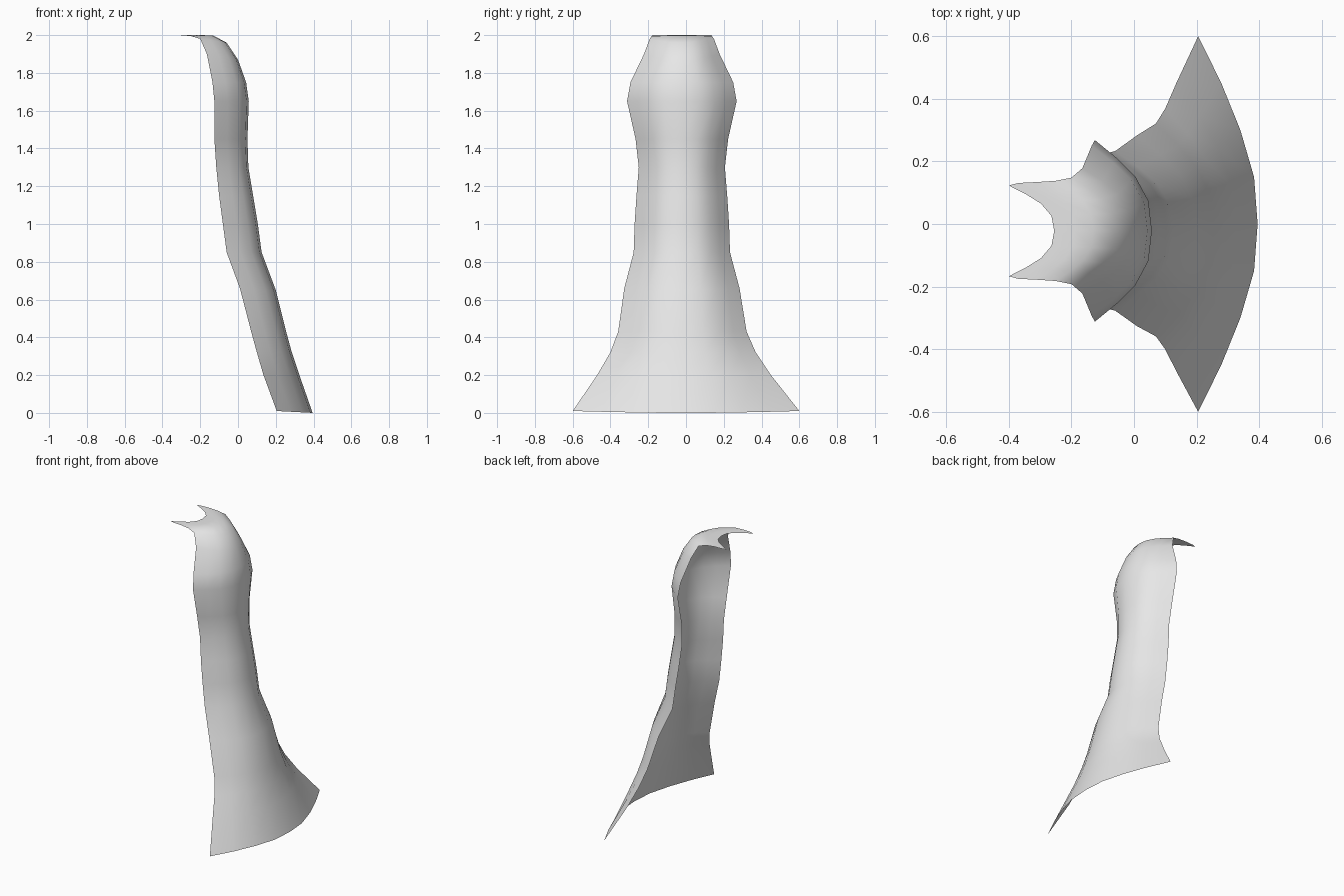
import bpy
import bmesh

# Remove the default object
default_cube = bpy.data.objects.get("Cube")
if default_cube:
    bpy.data.objects.remove(default_cube, do_unlink=True)


def make_material(name, colour):
    material = bpy.data.materials.new(name)
    material.use_nodes = True
    material.diffuse_color = colour
    material.node_tree.nodes["Principled BSDF"].inputs["Base Color"].default_value = colour
    return material


# Cape profile, hem to collar: edge x, edge z, spine x, spine z, half width
PROFILE = [
    (.205, .01, .395, 0, .6),
    (.135, .2, .325, .2, .46),
    (.1, .32, .285, .32, .385),
    (.07, .43, .255, .43, .34),
    (.01, .66, .2, .65, .305),
    (-.06, .85, .125, .85, .255),
    (-.08, 1, .105, 1, .25),
    (-.1, 1.15, .08, 1.15, .24),
    (-.115, 1.3, .055, 1.3, .228),
    (-.125, 1.45, .05, 1.45, .245),
    (-.125, 1.65, .057, 1.65, .29),
    (-.135, 1.75, .043, 1.75, .272),
    (-.165, 1.9, 0, 1.87, .2),
    (-.2, 1.98, -.06, 1.96, .17),
    (-.25, 1.995, -.13, 1.997, .16),
    (-.31, 2, -.19, 2, .156),
    (-.37, 2, -.235, 2, .153),
    (-.4, 2, -.255, 2, .145),
]

# Cross-section: sideways position at the hem, at the body, and blend to the edge
SECTION = [(0, 0, 0), (.25, .33, .06), (.5, .6, .29), (.75, .8, .61), (1, 1, 1)]
ARC = [(-1, s) for s in reversed(SECTION[1:])] + [(1, s) for s in SECTION]


def cape_row(bm, edge_x, edge_z, spine_x, spine_z, half_width):
    """One row of the cape, an arc bulging outwards at the spine."""
    flare = min(1, max(0, (half_width - .3) / .3))
    centre_y = -.022 * (1 - flare)
    row = []
    for side, (hem_t, body_t, blend) in ARC:
        t = body_t + (hem_t - body_t) * flare
        row.append(bm.verts.new((
            spine_x + (edge_x - spine_x) * blend,
            centre_y + side * t * half_width,
            spine_z + (edge_z - spine_z) * blend,
        )))
    return row


# Cape: a single draped sheet
bm = bmesh.new()
rows = [cape_row(bm, *station) for station in PROFILE]
for lower, upper in zip(rows, rows[1:]):
    for i in range(len(ARC) - 1):
        bm.faces.new((lower[i], lower[i + 1], upper[i + 1], upper[i]))

mesh = bpy.data.meshes.new("cape")
bm.to_mesh(mesh)
bm.free()
mesh.materials.append(make_material("pale grey cloth", (.8, .8, .8, 1)))
mesh.shade_smooth()

cape = bpy.data.objects.new("cape", mesh)
bpy.context.collection.objects.link(cape)
